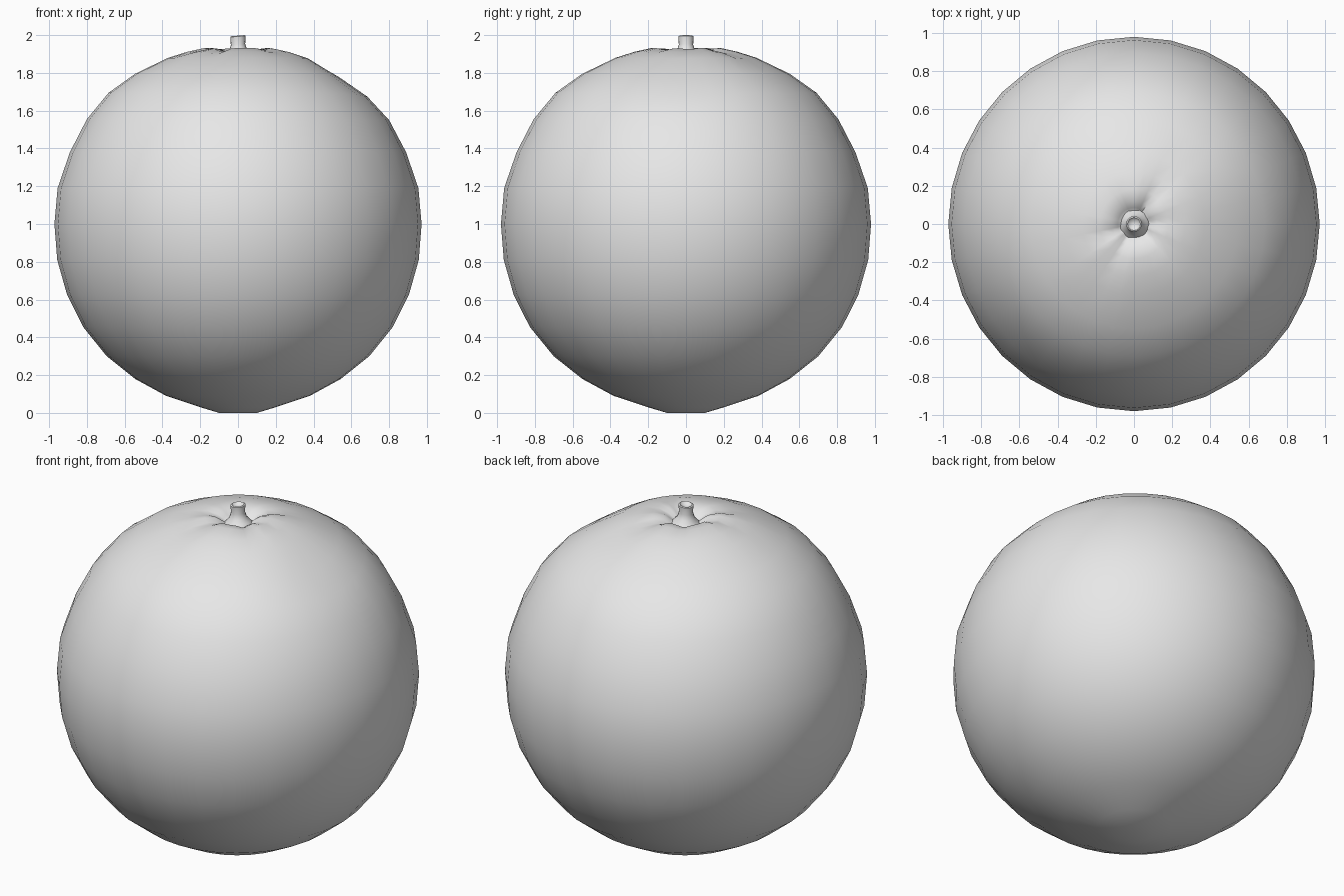
import bpy, bmesh, math

if "Cube" in bpy.data.objects:
    bpy.data.objects.remove(bpy.data.objects["Cube"])

grey = bpy.data.materials.new("plain grey")
grey.diffuse_color = (0.8, 0.8, 0.8, 1)
grey.use_nodes = True
grey.node_tree.nodes["Principled BSDF"].inputs["Base Color"].default_value = grey.diffuse_color


def lathe(name, profile, segments, shape=lambda r, z, a: (r, z), lean=0.0):
    """Spin (radius, height) points around z; zero radius closes with a pole."""
    bm = bmesh.new()
    rings = []
    for r, z in profile:
        if r == 0:
            rings.append([bm.verts.new((0, 0, z))])
            continue
        ring = []
        for i in range(segments):
            a = 2 * math.pi * i / segments
            rr, zz = shape(r, z, a)
            ring.append(bm.verts.new((rr * math.cos(a), rr * math.sin(a), zz + lean * rr * math.cos(a))))
        rings.append(ring)
    for low, high in zip(rings, rings[1:]):
        for i in range(segments):
            j = (i + 1) % segments
            quad = [low[i % len(low)], low[j % len(low)], high[j % len(high)], high[i % len(high)]]
            bm.faces.new(list(dict.fromkeys(quad)))
    bmesh.ops.recalc_face_normals(bm, faces=bm.faces)
    mesh = bpy.data.meshes.new(name)
    bm.to_mesh(mesh)
    bm.free()
    mesh.materials.append(grey)
    obj = bpy.data.objects.new(name, mesh)
    bpy.context.collection.objects.link(obj)
    return obj


# Creases running out from the stem: angle in degrees, width, depth, reach
CREASES = [(58, 13, 0.035, 0.28), (5, 12, 0.02, 0.18), (-38, 14, 0.025, 0.2),
           (-118, 12, 0.03, 0.3), (-160, 13, 0.025, 0.24), (120, 14, 0.02, 0.16)]


def fruit_shape(r, z, a):
    if z > 1.5:
        for angle, width, depth, reach in CREASES:
            d = (math.degrees(a) - angle + 180) % 360 - 180
            fade = min(1, r / 0.12) * math.exp(-(r / reach) ** 2)
            z -= depth * fade * math.exp(-(d / width) ** 2)
        # Slightly flattened shoulder on the right
        d = (math.degrees(a) + 5 + 180) % 360 - 180
        z -= 0.03 * math.exp(-(d / 25) ** 2) * math.exp(-((r - 0.6) / 0.15) ** 2)
    return r * (1 + 0.008 * math.sin(a) ** 2), z


# Round fruit with a shallow dimple on top
fruit = lathe("fruit_body", [
    (0, 0.005), (0.1, 0.005), (0.2, 0.03), (0.38, 0.09), (0.545, 0.18), (0.695, 0.3),
    (0.82, 0.455), (0.905, 0.625), (0.957, 0.81), (0.972, 1.0), (0.955, 1.19),
    (0.89, 1.38), (0.8, 1.555), (0.685, 1.695), (0.545, 1.795), (0.37, 1.88),
    (0.27, 1.912), (0.18, 1.932), (0.12, 1.926), (0.085, 1.905), (0.06, 1.885), (0, 1.88)],
    32, fruit_shape)

# Short flared stem with a slightly hollow, tilted tip
stem = lathe("stem", [
    (0, 1.87), (0.078, 1.885), (0.066, 1.9), (0.048, 1.92), (0.038, 1.95),
    (0.041, 1.993), (0.034, 1.997), (0.024, 1.985), (0, 1.98)], 16, lean=0.08)

for obj in (fruit, stem):
    bpy.context.view_layer.objects.active = obj
    obj.select_set(True)
bpy.ops.object.shade_smooth_by_angle(angle=math.radians(60))

# Rest the fruit exactly on the ground
for obj in (fruit, stem):
    for v in obj.data.vertices:
        if v.co.z < 0.01:
            v.co.z = 0.0
